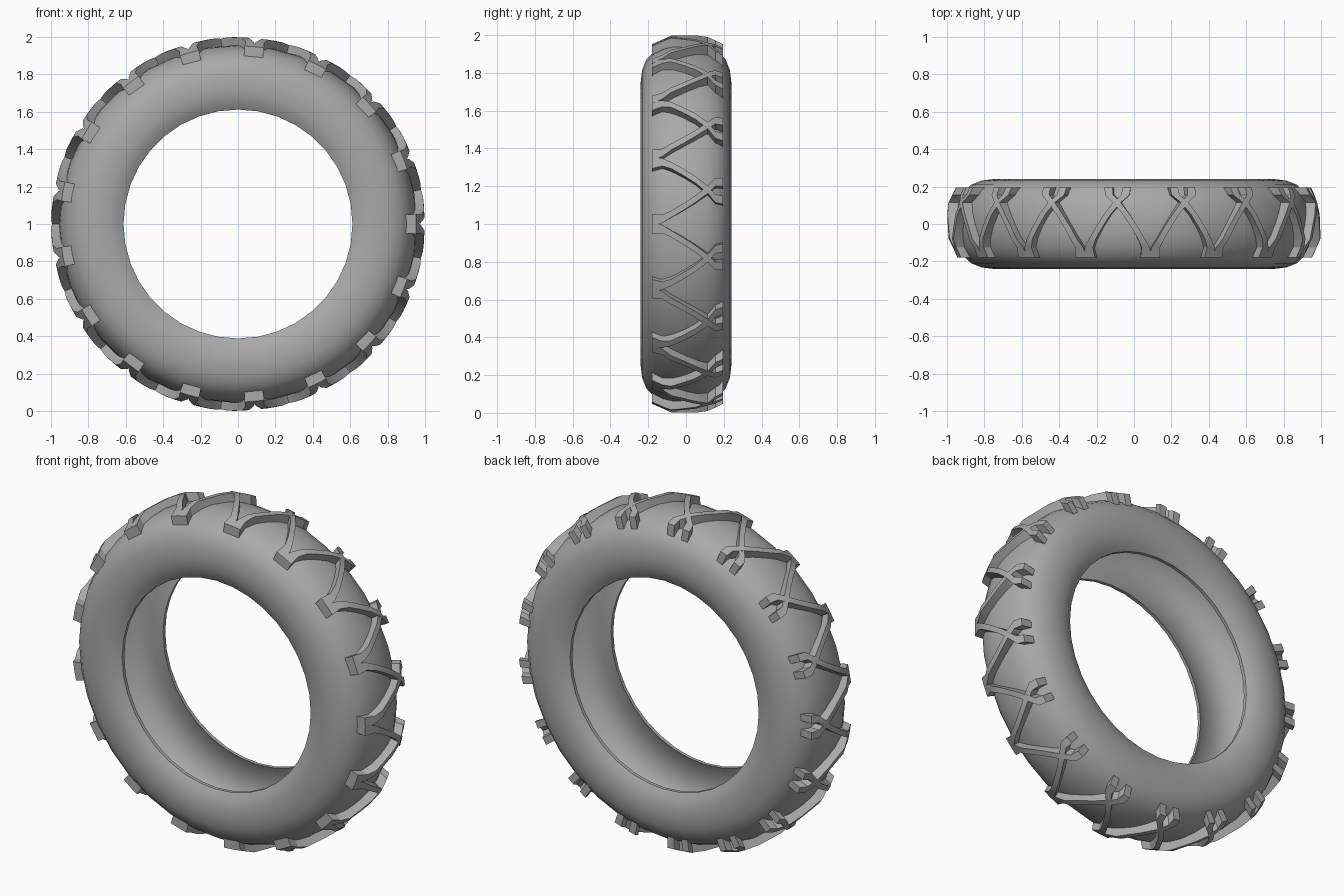
import bpy, bmesh, math
from mathutils import Matrix, Vector

if "Cube" in bpy.data.objects:
    bpy.data.objects.remove(bpy.data.objects["Cube"])

rubber = bpy.data.materials.new("grey_rubber")
rubber.use_nodes = True
grey = (0.4, 0.4, 0.4, 1)
rubber.diffuse_color = grey
rubber.node_tree.nodes["Principled BSDF"].inputs["Base Color"].default_value = grey

LUGS = 17
PHASE = math.radians(10.6)


def finish(bm, name, angle):
    bmesh.ops.recalc_face_normals(bm, faces=bm.faces)
    mesh = bpy.data.meshes.new(name)
    bm.to_mesh(mesh)
    bm.free()
    mesh.materials.append(rubber)
    obj = bpy.data.objects.new(name, mesh)
    obj.location.z = 1
    bpy.context.collection.objects.link(obj)
    bpy.ops.object.select_all(action='DESELECT')
    bpy.context.view_layer.objects.active = obj
    obj.select_set(True)
    bpy.ops.object.shade_smooth_by_angle(angle=math.radians(angle))
    return obj


def lerp_table(table, y):
    for (y0, r0), (y1, r1) in zip(table, table[1:]):
        if y <= y1:
            return r0 + (r1 - r0) * (y - y0) / (y1 - y0)
    return table[-1][1]


# Hollow carcass: half cross-section (y, radius), mirrored and spun
outer = [(0, .957), (.06, .953), (.12, .938), (.17, .912), (.21, .87), (.232, .815),
         (.24, .75), (.235, .69), (.22, .645), (.2, .612)]
inner = [(.18, .612), (.2, .655), (.215, .74), (.205, .82), (.16, .89), (.08, .925), (0, .932)]
half = outer + inner
loop = half + [(-y, r) for y, r in reversed(half[1:-1])]
bm = bmesh.new()
verts = [bm.verts.new((r, y, 0)) for y, r in loop]
edges = [bm.edges.new((a, b)) for a, b in zip(verts, verts[1:] + verts[:1])]
bmesh.ops.spin(bm, geom=verts + edges, axis=(0, 1, 0), cent=(0, 0, 0),
               angle=2 * math.pi, steps=36, use_merge=True)
bmesh.ops.remove_doubles(bm, verts=bm.verts, dist=0.0005)
finish(bm, "tyre_carcass", 50)

# Lug crown radius across the width
crown = [(-.18, .952), (-.08, .997), (.1, 1.0), (.195, .952)]


def add_bar(bm, path, base):
    """Bar wrapped on the tread; path rows are (degrees, y, width in degrees)."""
    rings = []
    for deg, y, width in path:
        top = lerp_table(crown, y)
        bottom = lerp_table(outer, abs(y)) - .02
        ring = []
        for side, r in ((-1, bottom), (1, bottom), (1, top), (-1, top)):
            t = base + math.radians(deg + side * width / 2)
            ring.append(bm.verts.new((r * math.cos(t), y, r * math.sin(t))))
        rings.append(ring)
    for a, b in zip(rings, rings[1:]):
        for i in range(4):
            j = (i + 1) % 4
            bm.faces.new((a[i], a[j], b[j], b[i]))
    bm.faces.new(rings[0])
    bm.faces.new(rings[-1])


# Crossed tread bars with straight feet on both shoulders
bar = [(-2.9, .195, 2.6), (-2.6, .155, 2.6), (0, .115, 2.4), (3, .05, 2.1),
       (5.6, -.02, 2.1), (7.6, -.08, 2.1), (9, -.125, 2.6), (9.2, -.18, 3.6)]
bm = bmesh.new()
for k in range(LUGS):
    base = PHASE + k * 2 * math.pi / LUGS
    for side in (-1, 1):
        add_bar(bm, [(d * side, y, w) for d, y, w in bar], base)
finish(bm, "tread_lugs", 25)
